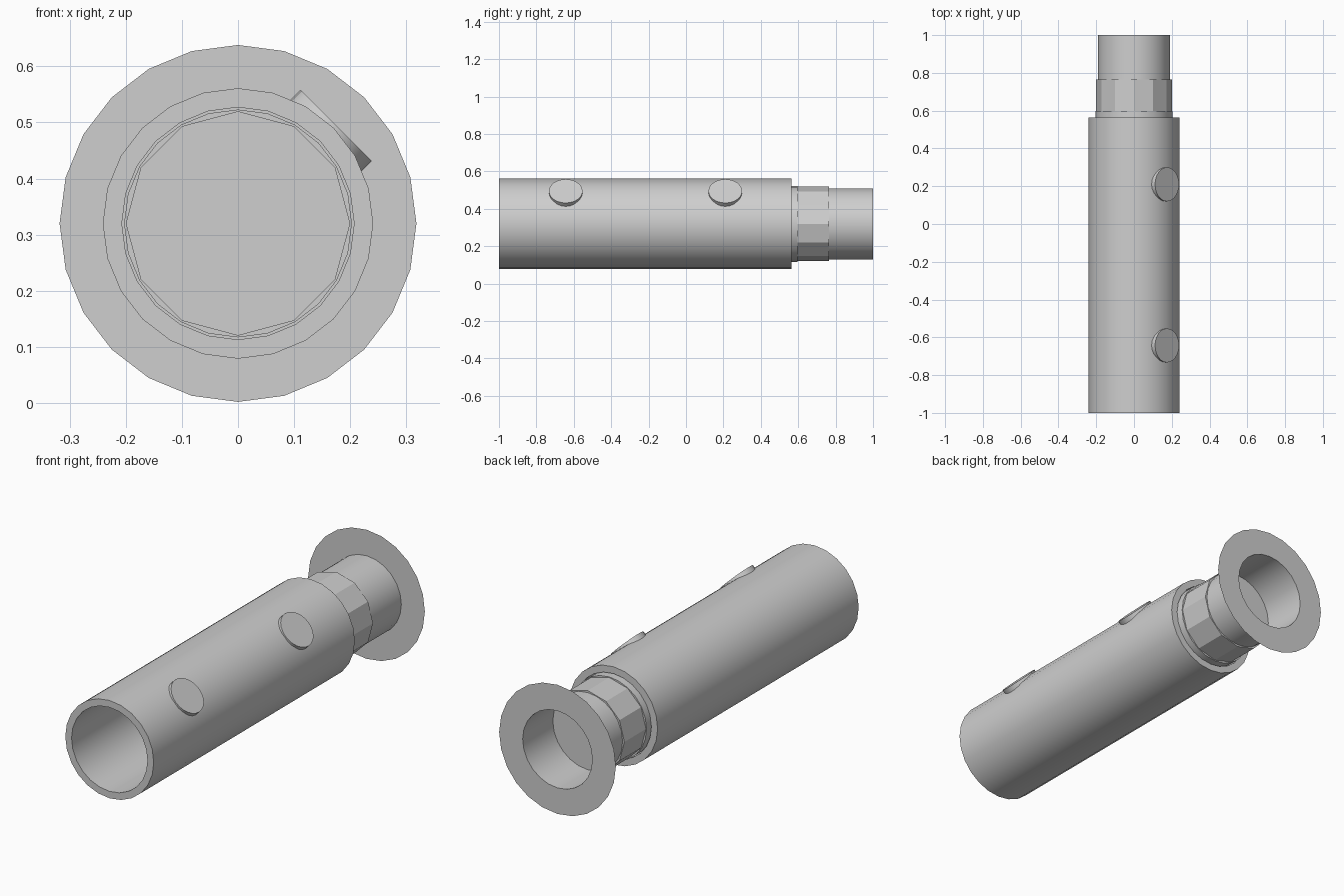
import bpy, bmesh, math
from mathutils import Matrix, Vector

if "Cube" in bpy.data.objects:
    bpy.data.objects.remove(bpy.data.objects["Cube"])

AXIS_Z = 0.32  # height of the pipe's centre line

grey = bpy.data.materials.new("light grey metal")
grey.diffuse_color = (0.62, 0.62, 0.62, 1)
grey.use_nodes = True
grey.node_tree.nodes["Principled BSDF"].inputs["Base Color"].default_value = grey.diffuse_color


def finish(name, bm, smooth=True):
    bmesh.ops.recalc_face_normals(bm, faces=bm.faces)
    mesh = bpy.data.meshes.new(name)
    bm.to_mesh(mesh)
    bm.free()
    mesh.materials.append(grey)
    ob = bpy.data.objects.new(name, mesh)
    bpy.context.collection.objects.link(ob)
    if smooth:
        bpy.ops.object.select_all(action='DESELECT')
        ob.select_set(True)
        bpy.context.view_layer.objects.active = ob
        bpy.ops.object.shade_smooth_by_angle(angle=math.radians(30))
    return ob


def lathe(name, profile, sides=24, closed=True, smooth=True):
    """Turn a (radius, y) profile around the centre line."""
    bm = bmesh.new()
    rings = []
    for r, y in profile:
        rings.append([bm.verts.new((r * math.sin(math.tau * i / sides), y,
                                    AXIS_Z + r * math.cos(math.tau * i / sides)))
                      for i in range(sides)])
    pairs = list(zip(rings, rings[1:]))
    if closed:
        pairs.append((rings[-1], rings[0]))
    for a, b in pairs:
        for i in range(sides):
            j = (i + 1) % sides
            bm.faces.new((a[i], a[j], b[j], b[i]))
    return finish(name, bm, smooth)


def cylinder(name, centre, direction, radius, depth, sides, smooth=True):
    bm = bmesh.new()
    turn = Vector((0, 0, 1)).rotation_difference(Vector(direction)).to_matrix().to_4x4()
    # a quarter turn keeps a corner at the top for shapes along y
    bmesh.ops.create_cone(bm, cap_ends=True, segments=sides, radius1=radius,
                          radius2=radius, depth=depth,
                          matrix=Matrix.Translation(centre) @ turn)
    return finish(name, bm, smooth)


# Thick hollow main tube
lathe("main_tube", [(0.241, -1), (0.241, 0.565), (0.207, 0.565), (0.207, -1)])

# Thin collar sitting inside the back end of the tube
lathe("collar", [(0.203, 0.50), (0.203, 0.597), (0.19, 0.597), (0.19, 0.50)])

# Twelve-sided solid nut
cylinder("nut", (0, 0.63, AXIS_Z), (0, 1, 0), 0.20, 0.27, 12, smooth=False)

# End pipe with a paper-thin flange
lathe("end_pipe", [(0.19, 0.76), (0.19, 1.0), (0.318, 1.0)], closed=False)

# Two round plugs set at 45 degrees on the upper right of the tube
out = Vector((1, 0, 1)).normalized()
for i, y in enumerate((-0.643, 0.21)):
    cylinder(f"plug_{i + 1}", Vector((0, y, AXIS_Z)) + out * 0.228, out,
             0.09, 0.039, 24)
